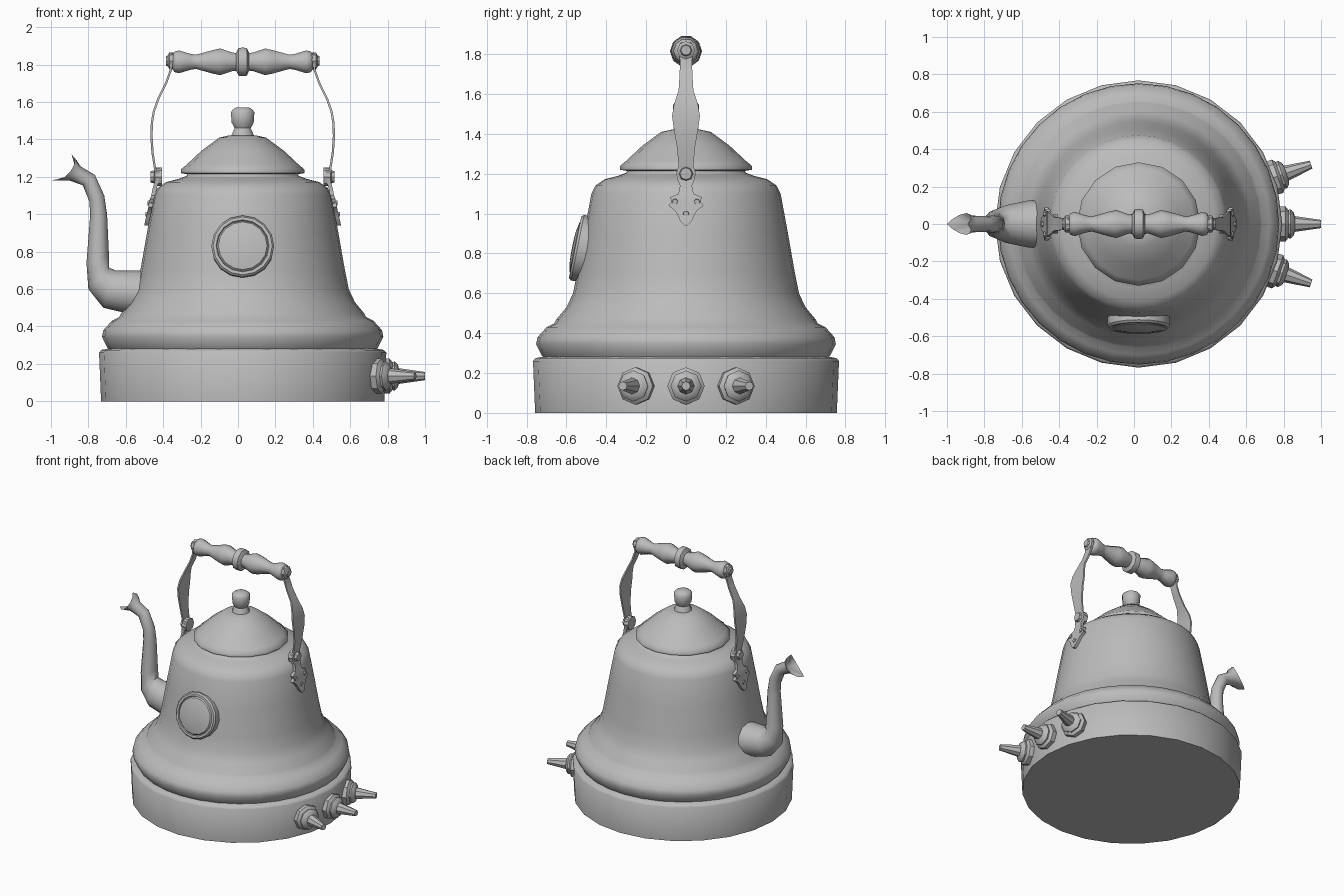
import bpy, bmesh, math
from mathutils import Vector

CX = 0.025  # axis of the pot
grey = bpy.data.materials.new("grey metal")
grey.diffuse_color = (0.5, 0.5, 0.5, 1)


def finish(name, bm, angle=50):
    bmesh.ops.recalc_face_normals(bm, faces=bm.faces[:])
    mesh = bpy.data.meshes.new(name)
    bm.to_mesh(mesh)
    bm.free()
    mesh.materials.append(grey)
    ob = bpy.data.objects.new(name, mesh)
    bpy.context.collection.objects.link(ob)
    bpy.ops.object.select_all(action='DESELECT')
    ob.select_set(True)
    bpy.context.view_layer.objects.active = ob
    bpy.ops.object.shade_smooth_by_angle(angle=math.radians(angle))
    return ob


def skin(bm, rings, cap_start=True, cap_end=True):
    """Join rings of equal point count with quads."""
    vs = [[bm.verts.new(p) for p in ring] for ring in rings]
    n = len(vs[0])
    for a, b in zip(vs, vs[1:]):
        for i in range(n):
            j = (i + 1) % n
            bm.faces.new((a[i], a[j], b[j], b[i]))
    if cap_start:
        bm.faces.new(vs[0])
    if cap_end:
        bm.faces.new(vs[-1])
    return vs


def lathe(name, profile, sides, origin=(CX, 0, 0), axis=(0, 0, 1), angle=50):
    """Spin (radius, height) points around an axis."""
    axis = Vector(axis).normalized()
    u = Vector((0, 1, 0)) if abs(axis.y) < 0.5 else Vector((1, 0, 0))
    u = (u - axis * u.dot(axis)).normalized()
    v = axis.cross(u)
    o = Vector(origin)
    rings = []
    for r, h in profile:
        rings.append([o + axis * h + (u * math.cos(t) + v * math.sin(t)) * r
                      for t in (2 * math.pi * i / sides for i in range(sides))])
    bm = bmesh.new()
    skin(bm, rings)
    return finish(name, bm, angle)


# Base drum
lathe("base", [(0.757, 0), (0.768, 0.26), (0.755, 0.275), (0.70, 0.285)], 24)

# Kettle body with flared skirt
lathe("body", [(0.71, 0.27), (0.725, 0.29), (0.752, 0.345), (0.745, 0.38), (0.70, 0.43),
               (0.66, 0.45), (0.65, 0.47), (0.60, 0.53), (0.567, 0.60), (0.547, 0.70),
               (0.512, 0.90), (0.475, 1.10), (0.455, 1.14), (0.41, 1.172),
               (0.34, 1.19), (0.30, 1.205), (0.29, 1.23)], 32)

# Lid and knob
lathe("lid", [(0.30, 1.215), (0.33, 1.22), (0.33, 1.24), (0.30, 1.265), (0.22, 1.34),
              (0.125, 1.41), (0.07, 1.422)], 16)
lathe("lid_knob", [(0.065, 1.41), (0.062, 1.425), (0.045, 1.46), (0.062, 1.49),
                   (0.066, 1.545), (0.055, 1.56), (0.035, 1.572)], 10, angle=40)

# Round badge on the front, tilted with the wall
lathe("badge", [(0.165, -0.04), (0.168, 0.02), (0.158, 0.032), (0.142, 0.032), (0.138, 0.024),
                (0.13, 0.034), (0.08, 0.044), (0.03, 0.047)], 16,
      (CX, -0.525, 0.825), (0, -1, 0.2), 40)

# Turned wooden-style grip
half = [(0.08, 0), (0.078, 0.022), (0.05, 0.035), (0.052, 0.055), (0.075, 0.12),
        (0.066, 0.16), (0.04, 0.25), (0.045, 0.28), (0.064, 0.34), (0.058, 0.365), (0.04, 0.375)]
lathe("grip", [(r, -h) for r, h in half[:0:-1]] + half, 10, (CX, 0, 1.815), (1, 0, 0))

# Handle straps: distance from axis, height, half width
STRAP = [(0.375, 1.86, 0.025), (0.38, 1.82, 0.042), (0.385, 1.77, 0.03), (0.41, 1.70, 0.032),
         (0.45, 1.62, 0.037), (0.475, 1.55, 0.06), (0.485, 1.49, 0.07), (0.488, 1.42, 0.06),
         (0.482, 1.33, 0.045), (0.468, 1.24, 0.037), (0.462, 1.18, 0.037)]
# Ear plates riveted to the wall: fleur outline
EAR = [(0.452, 1.245, 0.02), (0.455, 1.225, 0.044), (0.458, 1.18, 0.046), (0.47, 1.14, 0.03),
       (0.478, 1.10, 0.038), (0.485, 1.082, 0.08), (0.49, 1.06, 0.07), (0.493, 1.04, 0.088),
       (0.498, 1.015, 0.055), (0.505, 0.985, 0.038), (0.51, 0.965, 0.03), (0.515, 0.94, 0.006)]


def band(name, rows, side, thick):
    bm = bmesh.new()
    rings = []
    for d, z, w in rows:
        a, b = CX + side * (d - thick / 2), CX + side * (d + thick / 2)
        rings.append([(a, -w, z), (b, -w, z), (b, w, z), (a, w, z)])
    skin(bm, rings)
    finish(name, bm, 35)


for side, label in ((-1, "left"), (1, "right")):
    band(label + "_strap", STRAP, side, 0.012)
    band(label + "_ear", EAR, side, 0.022)
    ax = (side, 0, 0)
    lathe(label + "_grip_bolt", [(0.045, -0.01), (0.045, 0.012), (0.03, 0.02), (0.025, 0.03)], 8,
          (CX + side * 0.38, 0, 1.82), ax, 30)
    lathe(label + "_pivot_bolt", [(0.05, -0.03), (0.05, 0.008), (0.035, 0.012), (0.03, 0.03)], 8,
          (CX + side * 0.462, 0, 1.2), ax, 30)
    # Small rivets on the ear
    for y, z in ((-0.055, 1.06), (0.055, 1.06), (0, 1.0)):
        lathe(label + "_rivet", [(0.018, -0.01), (0.014, 0.016)], 6,
              (CX + side * (0.492 + (1.06 - z) * 0.2), y, z), ax, 30)

# Spout: upper edge, lower edge (x, z) and half width of each ring
SPOUT = [(-.44, .70, -.44, .43, .13), (-.54, .70, -.60, .472, .125), (-.655, .70, -.72, .50, .10),
         (-.69, .715, -.80, .60, .075), (-.69, .78, -.81, .74, .06), (-.70, 1.0, -.79, 1.0, .048),
         (-.715, 1.10, -.795, 1.07, .045), (-.765, 1.21, -.83, 1.155, .042),
         (-.84, 1.255, -.90, 1.18, .045), (-.89, 1.32, -1.0, 1.18, .058)]
bm = bmesh.new()
rings = []
for k, (x1, z1, x2, z2, w) in enumerate(SPOUT):
    mid, arm = Vector(((x1 + x2) / 2, 0, (z1 + z2) / 2)), Vector(((x1 - x2) / 2, 0, (z1 - z2) / 2))
    ring = []
    for i in range(12):
        t = math.pi * i / 6
        p = mid + arm * math.cos(t) + Vector((0, w * math.sin(t), 0))
        if k == len(SPOUT) - 1:  # lips pulled open at the sides
            p += Vector((0.05, 0, -0.02)) * abs(math.sin(t))
        ring.append(p)
    rings.append(ring)
loops = skin(bm, rings, cap_end=False)
throat = bm.verts.new((-0.86, 0, 1.215))
for i in range(12):
    bm.faces.new((loops[-1][i], loops[-1][(i + 1) % 12], throat))
finish("spout", bm, 60)

# Three taps on the right of the base, pointing outwards
for i, name in ((-1, "front_tap"), (0, "middle_tap"), (1, "rear_tap")):
    a = math.radians(19) * i
    lathe(name, [(0.085, 0.70), (0.094, 0.765), (0.094, 0.785), (0.075, 0.80), (0.078, 0.812),
                 (0.06, 0.83), (0.042, 0.835), (0.022, 0.975)], 8,
          (CX, 0, 0.135), (math.cos(a), math.sin(a), 0), 35)
